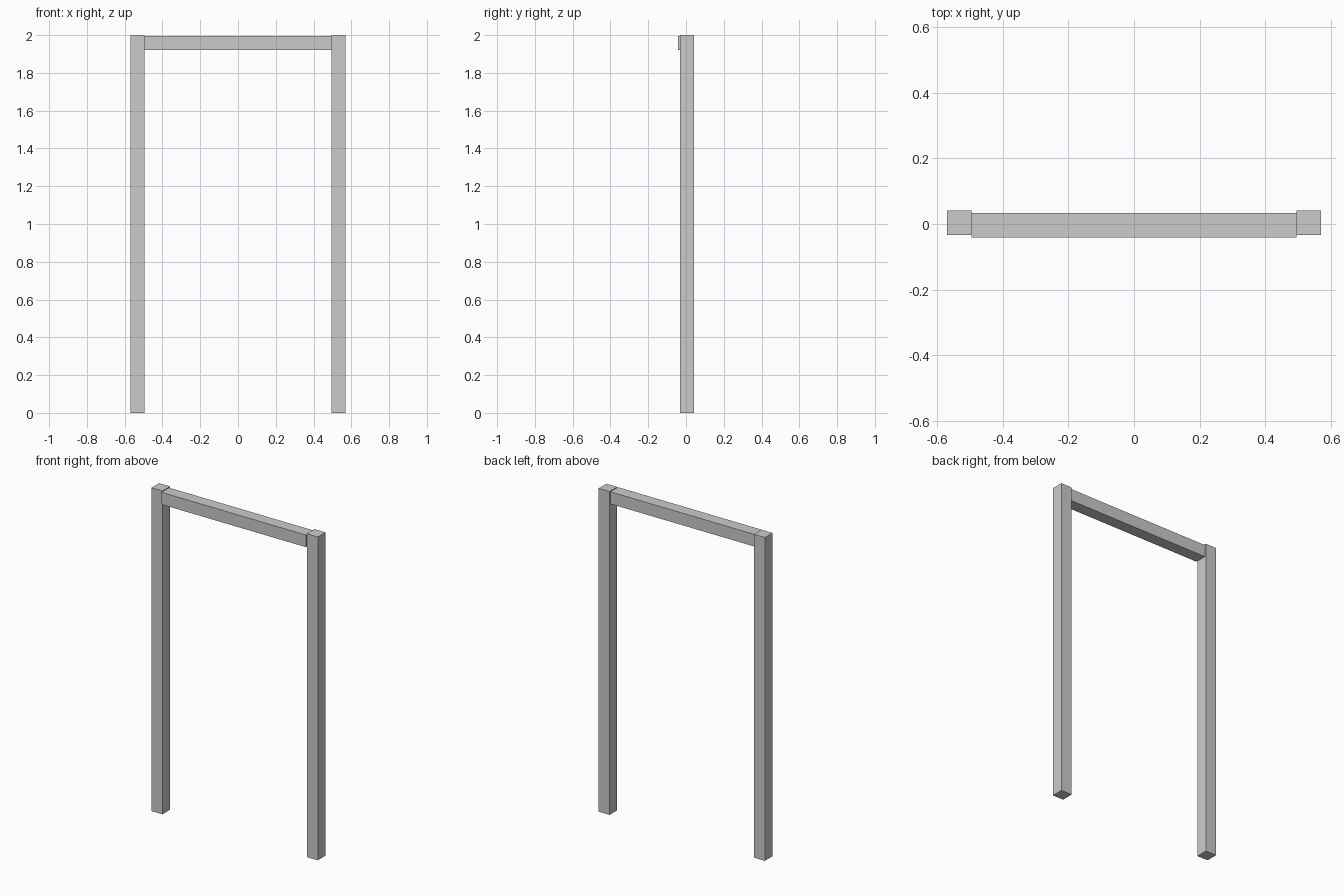
import bpy

if "Cube" in bpy.data.objects:
    bpy.data.objects.remove(bpy.data.objects["Cube"])

def box(name, lo, hi):
    size = [b - a for a, b in zip(lo, hi)]
    mid = [(a + b) / 2 for a, b in zip(lo, hi)]
    bpy.ops.mesh.primitive_cube_add(size=1, location=mid)
    ob = bpy.context.object
    ob.name = name
    ob.scale = size
    bpy.ops.object.transform_apply(location=False, rotation=False, scale=True)
    return ob

OUTER, INNER = 0.569, 0.494

# Two upright posts, set slightly back
box("left_post", (-OUTER, -0.033, 0), (-INNER, 0.0415, 2))
box("right_post", (INNER, -0.033, 0), (OUTER, 0.0415, 2))

# Top beam, butted between the posts and set slightly forward and lower
box("top_beam", (-INNER, -0.0415, 1.92), (INNER, 0.033, 1.995))
